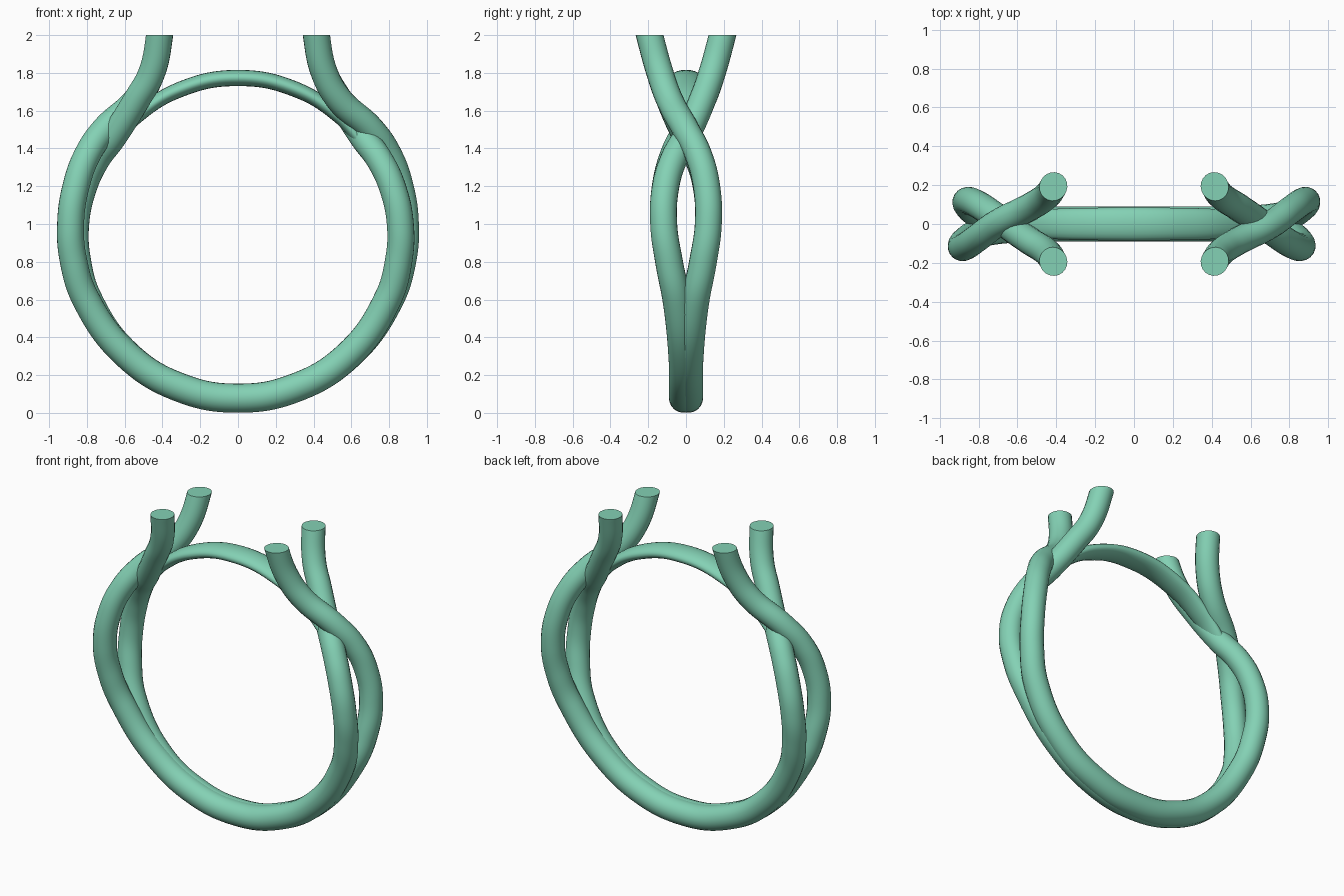
import bpy, bmesh, math

if "Cube" in bpy.data.objects:
    bpy.data.objects.remove(bpy.data.objects["Cube"])

mat = bpy.data.materials.new("green_metal")
mat.diffuse_color = (0.23, 0.64, 0.46, 1)
mat.use_nodes = True
mat.node_tree.nodes["Principled BSDF"].inputs["Base Color"].default_value = mat.diffuse_color
CZ = 0.945  # height of the finger-hole centre


def tube(name, pts, radius, res=10):
    """Round tube through (x, y, z, radius factor) points, as a mesh."""
    cu = bpy.data.curves.new(name, 'CURVE')
    cu.dimensions = '3D'
    cu.bevel_depth = radius
    cu.bevel_resolution = 8
    cu.resolution_u = res
    cu.use_fill_caps = True
    sp = cu.splines.new('BEZIER')
    sp.bezier_points.add(len(pts) - 1)
    for bp, (x, y, z, r) in zip(sp.bezier_points, pts):
        bp.co = (x, y, z)
        bp.radius = r
        bp.handle_left_type = bp.handle_right_type = 'AUTO'
    tmp = bpy.data.objects.new(name + "_path", cu)
    bpy.context.collection.objects.link(tmp)
    dg = bpy.context.evaluated_depsgraph_get()
    me = bpy.data.meshes.new_from_object(tmp.evaluated_get(dg))
    bpy.data.objects.remove(tmp)
    me.name = name
    ob = bpy.data.objects.new(name, me)
    bpy.context.collection.objects.link(ob)
    me.materials.clear()
    me.materials.append(mat)
    return ob


def finish(ob, cut_top=False):
    """Weld, optionally slice flat at z = 2, and smooth."""
    bm = bmesh.new()
    bm.from_mesh(ob.data)
    bmesh.ops.remove_doubles(bm, verts=bm.verts, dist=1e-5)
    if cut_top:
        geom = bm.verts[:] + bm.edges[:] + bm.faces[:]
        bmesh.ops.bisect_plane(bm, geom=geom, plane_co=(0, 0, 2),
                               plane_no=(0, 0, 1), clear_outer=True)
        bmesh.ops.holes_fill(bm, edges=[e for e in bm.edges if e.is_boundary])
    bmesh.ops.recalc_face_normals(bm, faces=bm.faces)
    bm.to_mesh(ob.data)
    bm.free()
    bpy.ops.object.select_all(action='DESELECT')
    ob.select_set(True)
    bpy.context.view_layer.objects.active = ob
    bpy.ops.object.shade_smooth_by_angle(angle=math.radians(40))


# Half strands: angle from the bottom, sideways offset, path radius
angles = [20, 42, 66.5, 80.5, 93.6, 107, 118, 128]
offset = [0.014, 0.018, 0.05, 0.09, 0.118, 0.108, 0.065, 0.0]
outer_r = [0.867, 0.868, 0.875, 0.882, 0.888, 0.895, 0.902, 0.898]
inner_r = [0.867, 0.866, 0.863, 0.862, 0.861, 0.855, 0.847, 0.838]
tips = [(0.535, -0.088, 1.66), (0.457, -0.138, 1.8),
        (0.415, -0.193, 2.0), (0.408, -0.213, 2.08)]


def half_strand(radii, side):
    pts = []
    for i, (a, y, r) in enumerate(zip(angles, offset, radii)):
        t = math.radians(a)
        fac = 1.08 - 0.08 * min(1, i / 4)
        pts.append((side * r * math.sin(t), y, CZ - r * math.cos(t), fac))
    return pts + [(side * x, y, z, 1.0) for x, y, z in tips]


# Two twisted strands, each running prong to prong through the bottom
path = (half_strand(inner_r, -1)[::-1] + [(0, 0.013, CZ - 0.867, 1.08)]
        + half_strand(outer_r, 1))
for name, s in (("shank_strand_back", 1), ("shank_strand_front", -1)):
    ob = tube(name, [(s * x, s * y, z, r) for x, y, z, r in path], 0.0715)
    finish(ob, cut_top=True)

# Flattened bridge closing the finger hole at the top
bridge = []
for a, r in ((-53, 0.032), (-40, 0.036), (-22, 0.041), (0, 0.043),
             (22, 0.041), (40, 0.036), (53, 0.032)):
    t = math.radians(a)
    R = 0.785 + r
    bridge.append((R * math.sin(t), 0, CZ + R * math.cos(t), r))
ob = tube("top_bridge", bridge, 1.0)
for v in ob.data.vertices:
    v.co.y *= 2.0
finish(ob)
